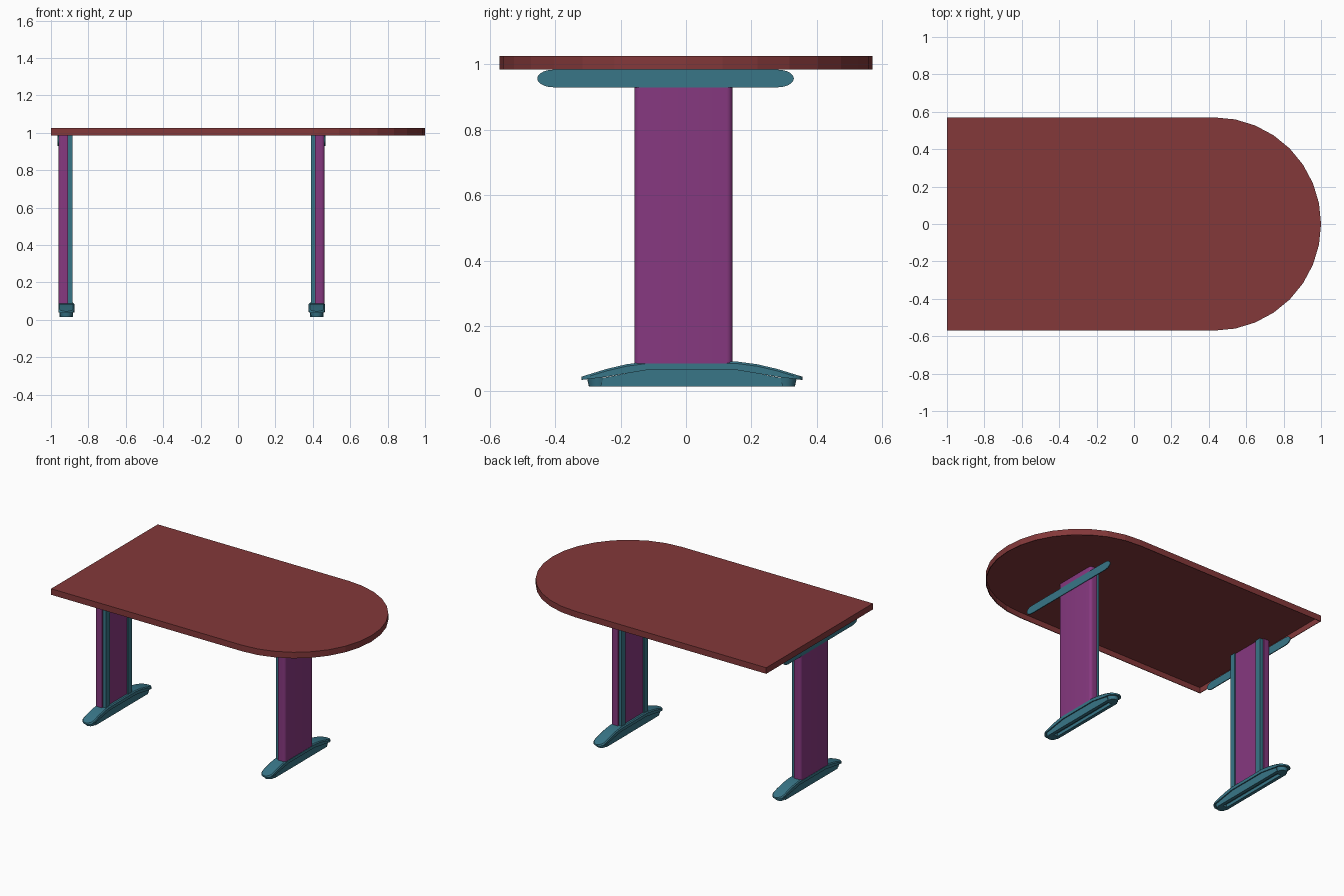
import bpy, bmesh, math

if "Cube" in bpy.data.objects:
    bpy.data.objects.remove(bpy.data.objects["Cube"], do_unlink=True)


def material(name, rgb):
    m = bpy.data.materials.new(name)
    m.use_nodes = True
    m.diffuse_color = (*rgb, 1)
    m.node_tree.nodes["Principled BSDF"].inputs["Base Color"].default_value = (*rgb, 1)
    return m


RED = material("brick red", (0.23, 0.04, 0.042))
PURPLE = material("plum purple", (0.24, 0.04, 0.215))
TEAL = material("dull teal", (0.04, 0.18, 0.245))


def finish(bm, name, mat, smooth=True):
    bmesh.ops.recalc_face_normals(bm, faces=bm.faces)
    mesh = bpy.data.meshes.new(name)
    bm.to_mesh(mesh)
    bm.free()
    ob = bpy.data.objects.new(name, mesh)
    bpy.context.collection.objects.link(ob)
    mesh.materials.append(mat)
    if smooth:
        bpy.ops.object.select_all(action="DESELECT")
        ob.select_set(True)
        bpy.context.view_layer.objects.active = ob
        bpy.ops.object.shade_smooth_by_angle(angle=math.radians(35))
    return ob


def prism(name, mat, points, lo, hi, axis="z", smooth=True):
    """Extrude a flat outline from lo to hi along z (x, y points) or x (y, z points)."""
    bm = bmesh.new()

    def place(a, b, c):
        return (a, b, c) if axis == "z" else (c, a, b)

    rings = [[bm.verts.new(place(a, b, c)) for a, b in points] for c in (lo, hi)]
    for ring in rings:
        bm.faces.new(ring)
    n = len(points)
    for i in range(n):
        j = (i + 1) % n
        bm.faces.new((rings[0][i], rings[0][j], rings[1][j], rings[1][i]))
    return finish(bm, name, mat, smooth)


def arc(cx, cy, r, start, end, n):
    return [(cx + r * math.cos(math.radians(start + (end - start) * i / n)),
             cy + r * math.sin(math.radians(start + (end - start) * i / n)))
            for i in range(n + 1)]


def interp(t, table):
    for (a, u), (b, v) in zip(table, table[1:]):
        if t <= b:
            return u + (v - u) * (t - a) / (b - a)
    return table[-1][1]


# Table top: a thin shell, straight at one end and half round at the other
outline = [(-1, 0.57), (-1, -0.57)] + arc(0.43, 0, 0.57, -90, 90, 16)
top = prism("table_top", RED, outline, 0.985, 1.026, smooth=False)
bm = bmesh.new()
bm.from_mesh(top.data)
bm.normal_update()
under = [f for f in bm.faces if f.normal.z < -0.9]
bmesh.ops.delete(bm, geom=under, context="FACES_ONLY")
bm.to_mesh(top.data)
bm.free()
shell = top.modifiers.new("thickness", "SOLIDIFY")
shell.thickness = 0.005
shell.offset = -1

# Foot measurements along its length
FOOT_Y, FOOT_HALF, FOOT_W = 0.018, 0.338, 0.043
TOP_LINE = [(0, 0.091), (0.14, 0.091), (0.2, 0.083), (0.26, 0.069), (0.338, 0.045)]
LOW_LINE = [(0, 0.065), (0.14, 0.065), (0.26, 0.045), (0.338, 0.035)]


def foot_body(name, cx):
    """Loft a round-ended bar whose top and underside follow the two lines."""
    half = [0, 0.14, 0.17, 0.2, 0.23, 0.26, 0.295]
    half += [0.295 + 0.043 * math.sin(math.radians(a)) for a in (20, 40, 60, 75, 86)]
    bm = bmesh.new()
    rings = []
    for y in [-h for h in reversed(half[1:])] + half:
        d = abs(y)
        k = max(0, d - (FOOT_HALF - FOOT_W)) / FOOT_W
        w = FOOT_W * math.sqrt(max(0.01, 1 - k * k))
        zt, zb = interp(d, TOP_LINE), interp(d, LOW_LINE)
        section = [(-w, zb), (w, zb), (w, zt - 0.006), (w * 0.85, zt),
                   (-w * 0.85, zt), (-w, zt - 0.006)]
        rings.append([bm.verts.new((cx + x, FOOT_Y + y, z)) for x, z in section])
    for a, b in zip(rings, rings[1:]):
        for i in range(len(a)):
            j = (i + 1) % len(a)
            bm.faces.new((a[i], a[j], b[j], b[i]))
    bm.faces.new(rings[0])
    bm.faces.new(rings[-1])
    finish(bm, name, TEAL)


def leg(side, outer, inward):
    """One pedestal; outer is the x of its plain face, inward points under the table."""
    def box(part, mat, u0, u1, y0, y1, z0, z1):
        xs = sorted((outer + inward * u0, outer + inward * u1))
        prism(side + part, mat, [(xs[0], y0), (xs[1], y0), (xs[1], y1), (xs[0], y1)],
              z0, z1, smooth=False)

    mid = -0.008
    # Outer column shell with rounded outer corners
    r = 0.018
    pts = [(0.052, 0.15), (0.052, -0.15)]
    pts += arc(r, -0.15 + r, r, 270, 180, 5) + arc(r, 0.15 - r, r, 180, 90, 5)
    prism(side + "_column", PURPLE, [(outer + inward * u, mid + v) for u, v in pts],
          0.085, 1.02)
    # Inner panel between two corner posts
    box("_inner_panel", PURPLE, 0.052, 0.066, mid - 0.1, mid + 0.1, 0.085, 1.02)
    for s, label in ((-1, "_front_post"), (1, "_back_post")):
        ys = sorted((mid + s * 0.098, mid + s * 0.14))
        box(label, TEAL, 0.052, 0.074, ys[0], ys[1], 0.085, 1.02)

    # Thin support rail with rounded ends, on the outer face
    rail = arc(-0.405, 0.957, 0.027, 270, 90, 10) + arc(0.28, 0.957, 0.027, 90, -90, 10)
    rail = [(y + (0.023 if y > 0.28 else -0.023) * abs(math.cos(math.asin(
            max(-1, min(1, (z - 0.957) / 0.027))))), z) for y, z in rail]
    xs = sorted((outer - inward * 0.004, outer + inward * 0.002))
    prism(side + "_support_rail", TEAL, rail, xs[0], xs[1], "x")

    # Foot with two runners, a web between them and a glide at each end
    cx = outer + inward * 0.042
    foot_body(side + "_foot", cx)
    for s, label in ((-1, "_left_runner"), (1, "_right_runner")):
        prof = [(-0.28, 0.015), (-0.27, 0.042), (-0.14, 0.066),
                (0.14, 0.066), (0.27, 0.042), (0.28, 0.015)]
        if inward * s < 0:
            label = label.replace("left", "outer").replace("right", "outer")
        else:
            label = label.replace("left", "inner").replace("right", "inner")
        xs = sorted((cx + s * 0.014, cx + s * 0.036))
        prism(side + label, TEAL, [(FOOT_Y + y, z) for y, z in prof],
              xs[0], xs[1], "x", smooth=False)
    web = [(-0.27, 0.036), (-0.14, 0.066), (0.14, 0.066), (0.27, 0.036)]
    prism(side + "_foot_web", TEAL, [(FOOT_Y + y, z) for y, z in web],
          cx - 0.014, cx + 0.014, "x", smooth=False)
    for s, label in ((-1, "_front_glide"), (1, "_back_glide")):
        bm = bmesh.new()
        bmesh.ops.create_cone(bm, cap_ends=True, segments=20, radius1=0.03,
                              radius2=0.036, depth=0.027)
        bmesh.ops.translate(bm, verts=bm.verts,
                            vec=(cx, FOOT_Y + s * 0.285, 0.0285))
        finish(bm, side + label, TEAL)


leg("right_leg", -0.96, 1)
leg("left_leg", 0.463, -1)
